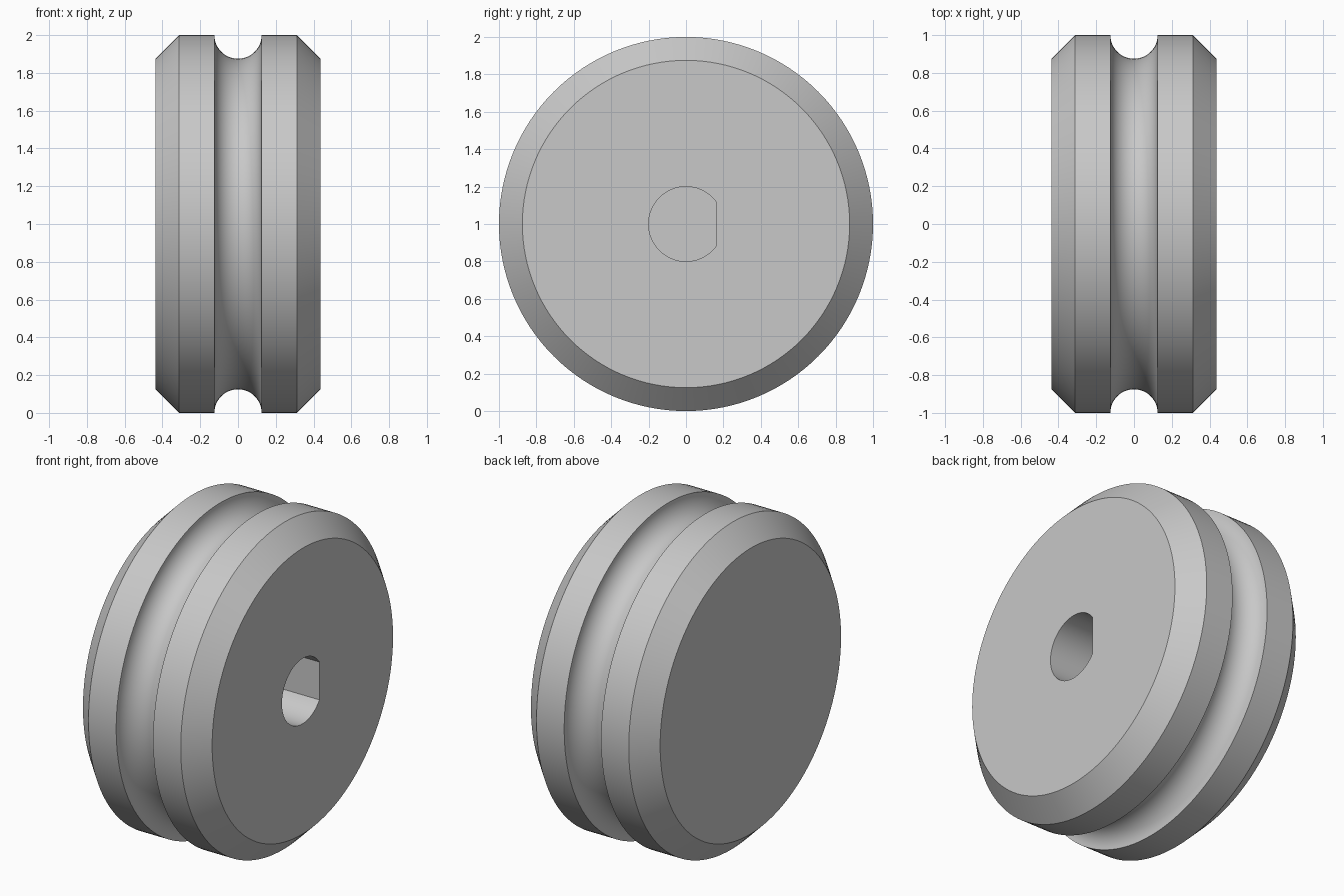
import bpy, bmesh, math
from mathutils import Matrix

if "Cube" in bpy.data.objects:
    bpy.data.objects.remove(bpy.data.objects["Cube"], do_unlink=True)

RADIUS, HALF_WIDTH, CHAMFER, GROOVE = 1.0, 0.4375, 0.125, 0.125
HOLE_RADIUS, HOLE_FLAT, HOLE_DEPTH = 0.2, 0.163, 0.7
SEGMENTS = 128

grey = bpy.data.materials.new("plain grey")
grey.use_nodes = True
colour = (0.58, 0.58, 0.58, 1)
grey.diffuse_color = colour
grey.node_tree.nodes["Principled BSDF"].inputs["Base Color"].default_value = colour


def make_object(name, bm):
    bmesh.ops.recalc_face_normals(bm, faces=bm.faces)
    mesh = bpy.data.meshes.new(name)
    bm.to_mesh(mesh)
    bm.free()
    mesh.materials.append(grey)
    obj = bpy.data.objects.new(name, mesh)
    bpy.context.collection.objects.link(obj)
    obj.location.z = RADIUS
    return obj


# Wheel: half profile (x, radius) with chamfered rim and round rope groove
shoulder = HALF_WIDTH - CHAMFER
profile = [(-HALF_WIDTH, RADIUS - CHAMFER), (-shoulder, RADIUS)]
for i in range(25):
    a = math.pi * i / 24
    profile.append((-GROOVE * math.cos(a), RADIUS - GROOVE * math.sin(a)))
profile += [(shoulder, RADIUS), (HALF_WIDTH, RADIUS - CHAMFER)]

bm = bmesh.new()
rings = []
for x, r in profile:
    ring = []
    for k in range(SEGMENTS):
        t = math.tau * k / SEGMENTS
        ring.append(bm.verts.new((x, r * math.cos(t), r * math.sin(t))))
    rings.append(ring)
for a, b in zip(rings, rings[1:]):
    for k in range(SEGMENTS):
        n = (k + 1) % SEGMENTS
        bm.faces.new((a[k], a[n], b[n], b[k]))
bm.faces.new(rings[0])
bm.faces.new(rings[-1])
wheel = make_object("grooved_wheel", bm)

# Shaft hole cutter: D-shaped prism, open on the +x face only
bm = bmesh.new()
start = math.acos(HOLE_FLAT / HOLE_RADIUS)
outline = []
for i in range(49):
    t = start + (math.tau - 2 * start) * i / 48
    outline.append(bm.verts.new((HALF_WIDTH - HOLE_DEPTH,
                                 HOLE_RADIUS * math.cos(t),
                                 HOLE_RADIUS * math.sin(t))))
base = bm.faces.new(outline)
top = bmesh.ops.extrude_face_region(bm, geom=[base], use_keep_orig=True)
moved = [v for v in top["geom"] if isinstance(v, bmesh.types.BMVert)]
bmesh.ops.translate(bm, verts=moved, vec=(HOLE_DEPTH + 0.1, 0, 0))
cutter = make_object("shaft_hole_cutter", bm)
cutter.hide_render = True

# Cut the hole and drop the cutter
cut = wheel.modifiers.new("shaft_hole", 'BOOLEAN')
cut.operation = 'DIFFERENCE'
cut.solver = 'EXACT'
cut.object = cutter
bpy.ops.object.select_all(action='DESELECT')
wheel.select_set(True)
bpy.context.view_layer.objects.active = wheel
bpy.ops.object.modifier_apply(modifier=cut.name)
bpy.data.objects.remove(cutter, do_unlink=True)

bpy.ops.object.shade_smooth_by_angle(angle=math.radians(30))
